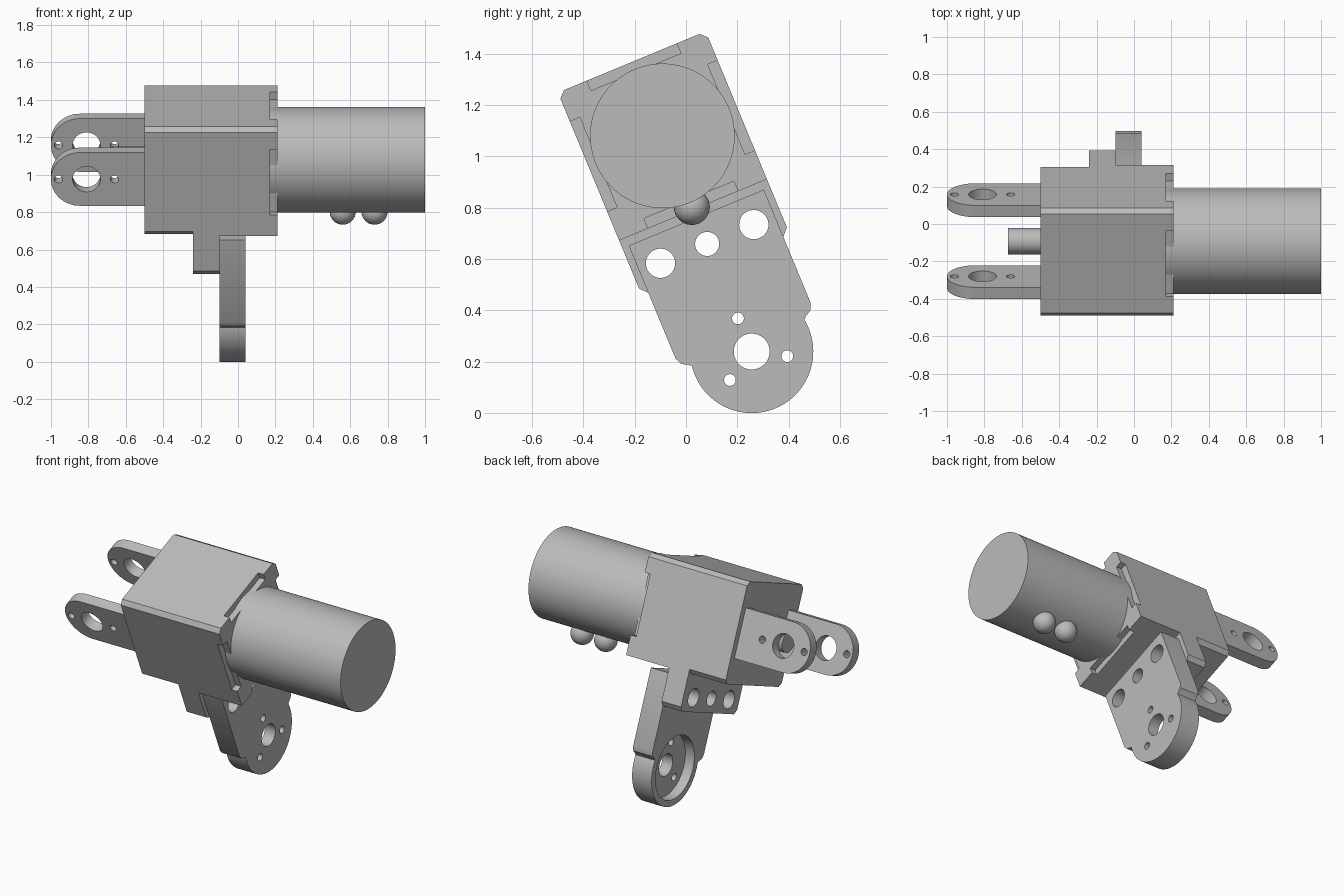
import bpy, bmesh, math
from math import cos, sin, radians, pi
from mathutils import Matrix

cube = bpy.data.objects.get("Cube")
if cube:
    bpy.data.objects.remove(cube, do_unlink=True)

grey = bpy.data.materials.new("plain_grey")
grey.use_nodes = True
COLOUR = (0.5, 0.5, 0.5, 1)
grey.diffuse_color = COLOUR
grey.node_tree.nodes["Principled BSDF"].inputs["Base Color"].default_value = COLOUR

# Tilted working frame: the motor axis is x, local y is width, local z is height
FRAME = Matrix.Translation((0, -0.092, 1.08)) @ Matrix.Rotation(radians(22.5), 4, 'X')
ACROSS = Matrix(((0, 0, 1, 0), (1, 0, 0, 0), (0, 1, 0, 0), (0, 0, 0, 1)))  # profile y-z, depth x
ALONG = Matrix.Rotation(pi / 2, 4, 'X')                                    # profile x-z, depth y


def arc(cx, cy, r, start=0, end=360, n=48):
    full = end - start == 360
    steps = n if full else n + 1
    return [(cx + r * cos(radians(start + (end - start) * i / n)),
             cy + r * sin(radians(start + (end - start) * i / n))) for i in range(steps)]


def finish(obj):
    """Shade, colour and select a part."""
    obj.data.materials.clear()
    obj.data.materials.append(grey)
    bpy.ops.object.select_all(action='DESELECT')
    obj.select_set(True)
    bpy.context.view_layer.objects.active = obj
    bpy.ops.object.shade_smooth_by_angle(angle=radians(30))


def plate(name, loops, low, high, axes=ACROSS):
    """Extrude an outline with holes between two depths."""
    curve = bpy.data.curves.new(name, 'CURVE')
    curve.dimensions = '2D'
    curve.fill_mode = 'BOTH'
    curve.extrude = (high - low) / 2
    for loop in loops:
        spline = curve.splines.new('POLY')
        spline.points.add(len(loop) - 1)
        for point, (a, b) in zip(spline.points, loop):
            point.co = (a, b, 0, 1)
        spline.use_cyclic_u = True
    temp = bpy.data.objects.new(name + "_outline", curve)
    bpy.context.collection.objects.link(temp)
    bpy.context.view_layer.update()
    mesh = bpy.data.meshes.new_from_object(temp.evaluated_get(bpy.context.evaluated_depsgraph_get()))
    bpy.data.objects.remove(temp, do_unlink=True)
    bm = bmesh.new()
    bm.from_mesh(mesh)
    bmesh.ops.remove_doubles(bm, verts=bm.verts, dist=0.0001)
    bmesh.ops.transform(bm, verts=bm.verts,
                        matrix=FRAME @ axes @ Matrix.Translation((0, 0, (low + high) / 2)))
    bmesh.ops.recalc_face_normals(bm, faces=bm.faces)
    bm.to_mesh(mesh)
    bm.free()
    mesh.name = name
    obj = bpy.data.objects.new(name, mesh)
    bpy.context.collection.objects.link(obj)
    finish(obj)


def mirrored(half):
    """Close a right-hand half outline, listed top to bottom."""
    return half + [(-a, b) for a, b in reversed(half)]


# Gearbox housing in three sections, the middle one reaching down as a mounting block
W, C = 0.312, 0.026
top = [(W - C, W), (W, W - C)]
plate("housing_rear", [mirrored(top + [(W, C - W), (W - C, -W)])], -0.5, -0.24)
bolt_holes = [arc(-0.197, -0.456, 0.057), arc(0, -0.456, 0.047), arc(0.197, -0.456, 0.057)]
plate("housing_mount", [mirrored(top + [(W, -0.515), (W - C, -0.543)])] + bolt_holes, -0.24, -0.10)
plate("housing_front", [mirrored(top + [(W, -W)])], -0.10, 0.17)

# Front rim with a notch in the middle of each side
N, D = 0.19, 0.27
rim = [(N, D), (N, W)] + top + [(W, N), (D, N), (D, -N), (W, -N), (W, -W), (N, -W), (N, -D)]
plate("housing_rim", [mirrored(rim)], 0.17, 0.21)

# Motor and output shaft
plate("motor", [arc(0, 0, 0.282, n=96)], 0.17, 1.0)
plate("output_shaft", [arc(0, 0, 0.07)], -0.675, -0.5)

# Motor terminals
for i, x in enumerate((0.56, 0.73)):
    bpy.ops.mesh.primitive_uv_sphere_add(segments=32, ring_count=16, radius=0.07,
                                         location=FRAME @ Matrix.Translation((x, 0, -0.30)).to_translation())
    ball = bpy.context.object
    ball.name = "terminal_%d" % (i + 1)
    finish(ball)

# Hanging leg with rounded foot and a round pocket on the back
FOOT = -0.91
outline = mirrored([(0.285, -0.345), (0.285, -0.822), (0.272, -0.85), (0.25, -0.862)]
                   + arc(0, FOOT, 0.24, 9, -90, 32)[:-1])
# The foot's lowest point closes the outline
half = len(outline) // 2
outline.insert(half, (0, FOOT - 0.24))
foot_holes = [arc(0, FOOT, 0.07)] + [
    arc(0.14 * cos(radians(a)), FOOT + 0.14 * sin(radians(a)), 0.023, n=24) for a in (90, 210, 330)]
plate("leg_front", [outline] + bolt_holes + foot_holes, -0.035, 0.04)
plate("leg_back", [outline] + bolt_holes + [arc(0, FOOT, 0.2, n=64)], -0.10, -0.035)

# Fork arms with rounded ends
R = 0.154
arm = [(-0.5, R)] + arc(R - 1, 0, R, 90, 270, 32) + [(-0.5, -R)]
arm_holes = [arc(-0.81, 0, 0.074), arc(-0.96, 0, 0.022, n=24), arc(-0.66, 0, 0.022, n=24)]
for name, side in (("arm_front", 0.237), ("arm_back", -0.237)):
    plate(name, [arm] + arm_holes, side - 0.034, side + 0.034, ALONG)
